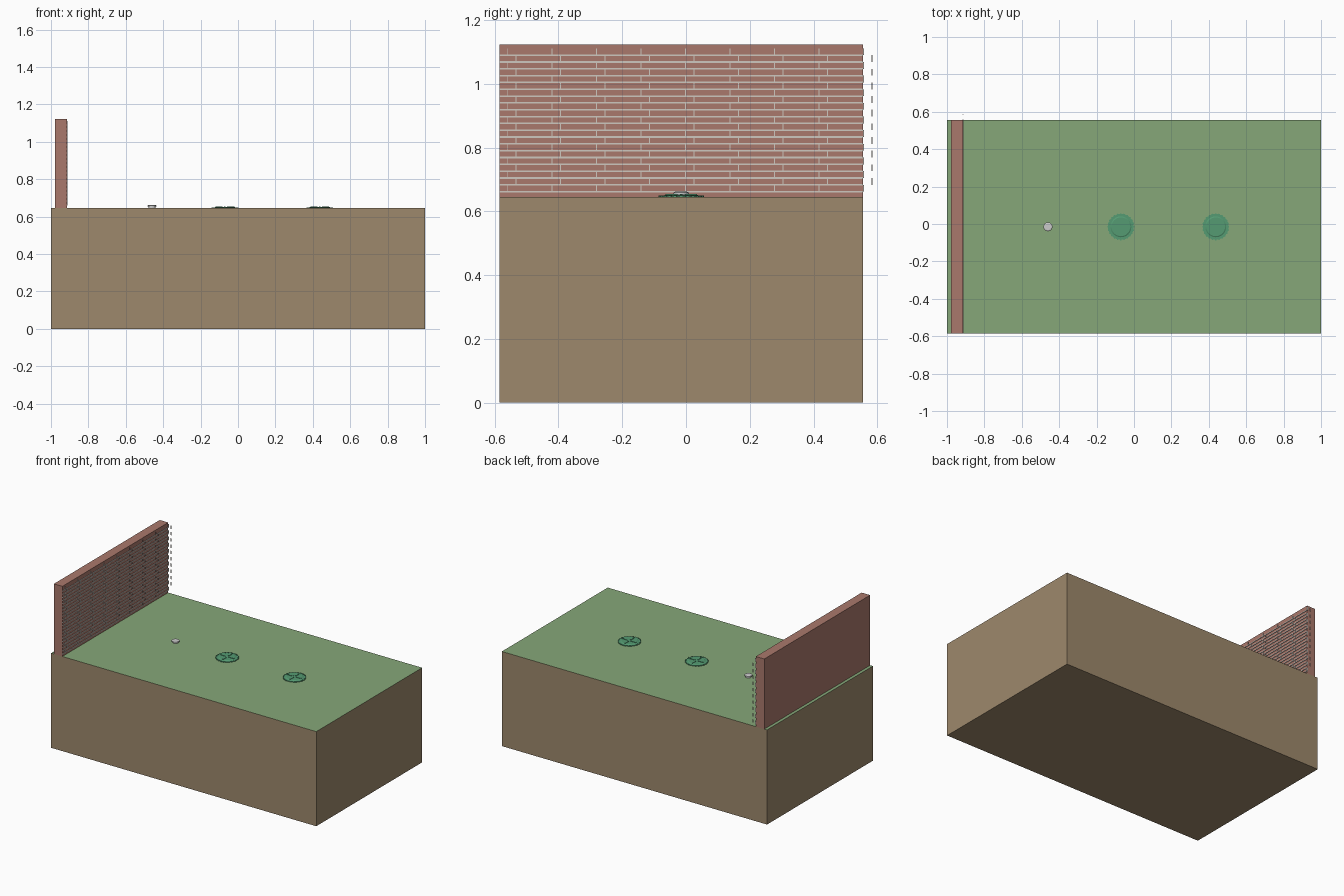
import bpy, bmesh, math
from mathutils import Matrix, Vector

if "Cube" in bpy.data.objects:
    bpy.data.objects.remove(bpy.data.objects["Cube"])

Y0, Y1, TOP = -0.585, 0.555, 0.645
YC = (Y0 + Y1) / 2


def material(name, rgb):
    m = bpy.data.materials.new(name)
    m.diffuse_color = (*rgb, 1)
    m.use_nodes = True
    m.node_tree.nodes["Principled BSDF"].inputs["Base Color"].default_value = m.diffuse_color
    return m


SOIL = material("soil", (0.34, 0.25, 0.15))
GRASS = material("grass", (0.24, 0.39, 0.19))
BRICK = material("brick", (0.40, 0.19, 0.15))
MORTAR = material("mortar", (0.62, 0.58, 0.53))
LID = material("lid_green", (0.09, 0.33, 0.17))
WHITE = material("white_plastic", (0.8, 0.8, 0.8))


def add_box(bm, lo, hi, turn=None):
    lo, hi = Vector(lo), Vector(hi)
    m = Matrix.Translation((lo + hi) / 2) @ Matrix.Diagonal((*(hi - lo), 1))
    bmesh.ops.create_cube(bm, size=1, matrix=(turn @ m) if turn else m)


def add_cone(bm, x, y, z0, z1, r0, r1, n=32):
    bmesh.ops.create_cone(bm, cap_ends=True, segments=n, radius1=r0, radius2=r1,
                          depth=z1 - z0, matrix=Matrix.Translation((x, y, (z0 + z1) / 2)))


def finish(bm, name, *mats):
    me = bpy.data.meshes.new(name)
    bm.to_mesh(me)
    bm.free()
    ob = bpy.data.objects.new(name, me)
    bpy.context.collection.objects.link(ob)
    for m in mats:
        me.materials.append(m)
    return ob


# Ground block with a grass top face
bm = bmesh.new()
add_box(bm, (-1, Y0, 0), (1, Y1, TOP))
bm.normal_update()
for f in bm.faces:
    f.material_index = 1 if f.normal.z > 0.5 else 0
finish(bm, "ground_block", SOIL, GRASS)

# Wall slab
bm = bmesh.new()
add_box(bm, (-0.979, Y0, TOP), (-0.915, Y1, 1.123))
finish(bm, "brick_wall", BRICK)

# Mortar courses and staggered upright joints, last joints overhang the wall end
bm = bmesh.new()
XA, XB, STEP = -0.918, -0.911, 0.0214
for i in range(21):
    z = 0.662 + i * STEP
    add_box(bm, (XA, Y0, z - 0.0025), (XB, Y1, z + 0.0025))
    last = 0.5835 if i % 2 else 0.557
    for k in range(9):
        y = last - 0.1395 * k
        if y > Y0:
            add_box(bm, (XA, y - 0.0015, z), (XB, y + 0.0015, z + STEP))
finish(bm, "mortar_joints", MORTAR)

# Access lids: flange with rim lugs, raised dome and ribs
for name, x in (("lid_near", -0.07), ("lid_far", 0.437)):
    bm = bmesh.new()
    add_cone(bm, x, YC, TOP - 0.004, TOP + 0.004, 0.069, 0.069)
    add_cone(bm, x, YC, TOP + 0.004, TOP + 0.007, 0.056, 0.05)
    for k in range(24):
        turn = Matrix.Translation((x, YC, 0)) @ Matrix.Rotation(k * math.tau / 24, 4, 'Z')
        add_box(bm, (0.064, -0.004, TOP), (0.072, 0.004, TOP + 0.005), turn)
        if k % 6 == 0:
            add_box(bm, (0.012, -0.004, TOP + 0.004), (0.05, 0.004, TOP + 0.0095), turn)
    finish(bm, name, LID)

# Vent pipe stub with a cap
bm = bmesh.new()
add_cone(bm, -0.46, YC, TOP - 0.004, TOP + 0.01, 0.018, 0.018)
add_cone(bm, -0.46, YC, TOP + 0.008, TOP + 0.014, 0.024, 0.024)
add_cone(bm, -0.46, YC, TOP + 0.014, TOP + 0.017, 0.024, 0.018)
finish(bm, "vent_cap", WHITE)
